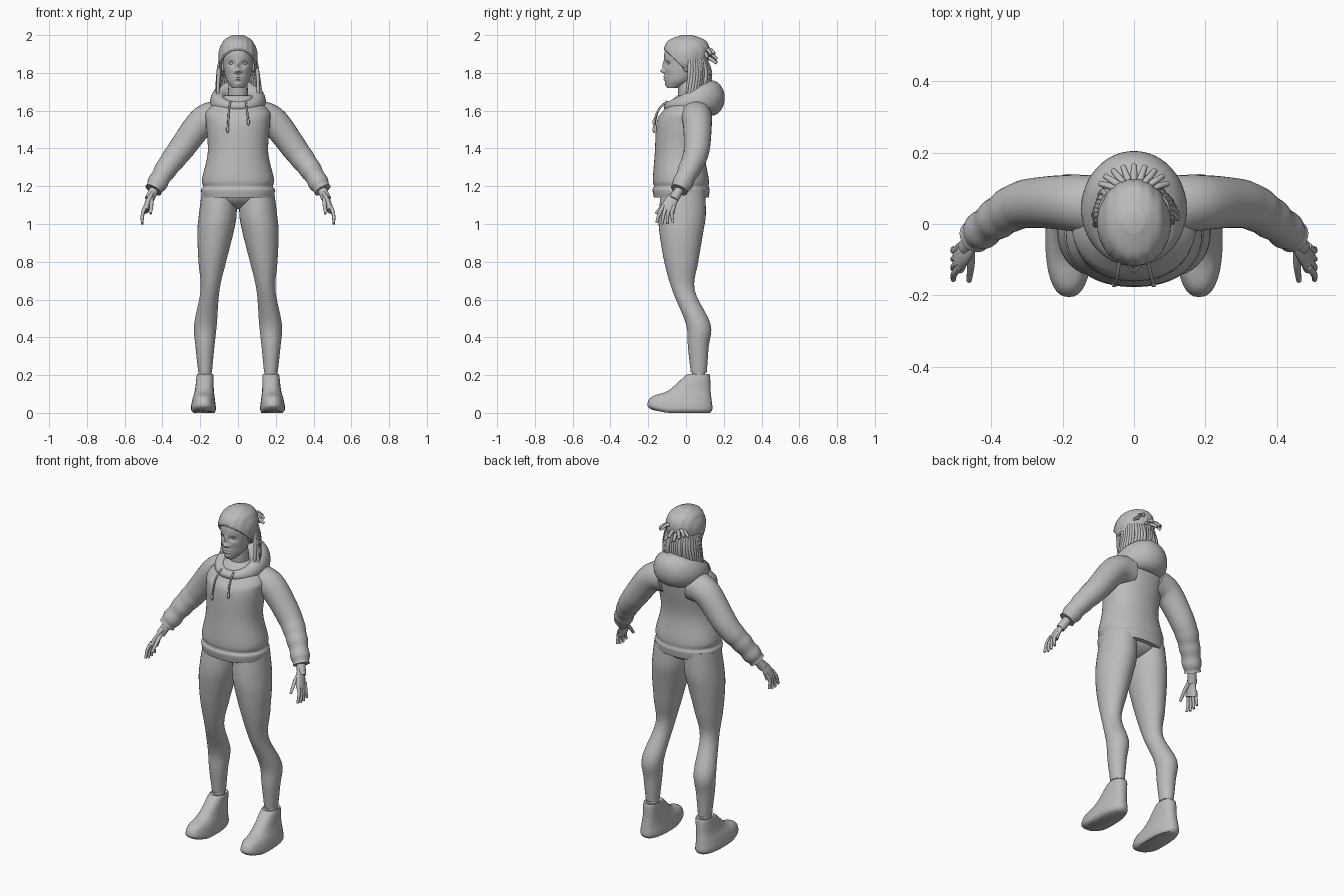
import bpy, bmesh, math, random
from mathutils import Vector

random.seed(4)
start = bpy.data.objects.get("Cube")
if start:
    bpy.data.objects.remove(start, do_unlink=True)

grey = (.5, .5, .5, 1)
clay = bpy.data.materials.new("plain grey")
clay.use_nodes = True
clay.diffuse_color = grey
clay.node_tree.nodes["Principled BSDF"].inputs["Base Color"].default_value = grey
parts = []


def spline(rows, steps):
    """Smooth interpolation through rows of numbers."""
    out = []
    for i in range(len(rows) - 1):
        before, here, there, after = (rows[max(i - 1, 0)], rows[i], rows[i + 1], rows[min(i + 2, len(rows) - 1)])
        for k in range(steps):
            t = k / steps
            out.append([q + t / 2 * (r - p + t * (2 * p - 5 * q + 4 * r - s + t * (3 * (q - r) + s - p)))
                        for p, q, r, s in zip(before, here, there, after)])
    return out + [list(rows[-1])]


def turns(count):
    return [math.tau * k / count for k in range(count)]


def skin(name, rings, deform=None, cut=None):
    """Join rings of points into a closed surface."""
    bm = bmesh.new()
    loops = [[bm.verts.new(point) for point in ring] for ring in rings]
    for low, high in zip(loops, loops[1:]):
        for i in range(len(low)):
            bm.faces.new((low[i - 1], low[i], high[i], high[i - 1]))
    bm.faces.new(loops[0][::-1])
    bm.faces.new(loops[-1])
    bmesh.ops.recalc_face_normals(bm, faces=bm.faces)
    if deform:
        for vert in bm.verts:
            deform(vert.co)
    if cut:
        bmesh.ops.bisect_plane(bm, geom=bm.verts[:] + bm.edges[:] + bm.faces[:],
                               plane_co=cut[0], plane_no=cut[1], clear_inner=True)
    mesh = bpy.data.meshes.new(name)
    bm.to_mesh(mesh)
    bm.free()
    mesh.materials.append(clay)
    obj = bpy.data.objects.new(name, mesh)
    bpy.context.collection.objects.link(obj)
    parts.append(obj)
    return obj


def stack(name, rows, seg=36, steps=5, power=2, side=1, **extra):
    """Level sections: height, half width, front, back, centre x, tilt."""
    padded = [tuple(row) + (0,) * (6 - len(row)) for row in rows]
    rings = []
    for z, half, front, back, centre, tilt in spline(padded, steps):
        ring = []
        for a in turns(seg):
            u, v = (math.copysign(abs(w) ** (2 / power), w) for w in (math.cos(a), math.sin(a)))
            ring.append((side * (centre + half * u), (front + back) / 2 + v * (back - front) / 2, z + tilt * v))
        rings.append(ring)
    return skin(name, rings, **extra)


def tube(name, path, thick, thin=None, seg=10, steps=4, flat=1, side=1, folds=0):
    """Tapering limb along a path, optionally flattened or with bunched folds towards its end."""
    points = [Vector((side * x, y, z)) for x, y, z in spline(path, steps)]
    last = len(points) - 1
    rings = []
    for i, point in enumerate(points):
        t = i / last
        radius = thick + ((thick if thin is None else thin) - thick) * t
        radius *= 1 + folds * t ** 4 * math.sin(t * 44)
        along = (points[min(i + 1, last)] - points[max(i - 1, 0)]).normalized()
        guide = Vector((0, 1, 0)) if abs(along.y) < .9 else Vector((0, 0, 1))
        wide = (guide - along * guide.dot(along)).normalized()
        across = along.cross(wide)
        rings.append([point + radius * (wide * math.cos(a) + across * flat * math.sin(a)) for a in turns(seg)])
    return skin(name, rings)


def ball(name, centre, size, seg=20):
    rings = []
    for k in range(seg):
        tall = math.pi * (k + .2) / (seg - .6)
        rings.append([Vector(centre) + Vector((size[0] * math.sin(tall) * math.cos(a),
                                               size[1] * math.sin(tall) * math.sin(a),
                                               size[2] * math.cos(tall))) for a in turns(seg)])
    return skin(name, rings)


# Head, with facial forms raised or sunk from a smooth skull
HEAD = [(1.72, .03, -.1, -.04), (1.76, .06, -.11, .04), (1.82, .075, -.112, .09),
        (1.9, .08, -.115, .11), (1.96, .055, -.09, .09), (1.99, .01, -.02, .02)]
FACE = {  # x, z, spread across, spread up, depth
    "nose tip": (0, 1.81, .012, .012, -.024), "nose bridge": (0, 1.84, .01, .02, -.012),
    "nostril": (.014, 1.806, .008, .008, -.01), "upper lip": (0, 1.78, .02, .005, -.01),
    "lower lip": (0, 1.765, .017, .006, -.01), "chin": (0, 1.74, .02, .012, -.006),
    "eye socket": (.033, 1.85, .017, .011, .012), "cheek": (.045, 1.82, .02, .018, -.005)}


def sculpt(co):
    if co.y < -.03:
        co.y += sum(depth * math.exp(-((abs(co.x) - x) / across) ** 2 - ((co.z - z) / up) ** 2)
                    for x, z, across, up, depth in FACE.values())


stack("head", HEAD, seg=96, steps=12, deform=sculpt)
tube("neck", [(0, .03, 1.58), (0, .01, 1.7), (0, .01, 1.79)], .054, .05, seg=24)


# Hair cap grown from the skull, ridged in swept-back rows and trimmed at the hairline
def rows_of_hair(co):
    ridge = 1 + .025 * abs(math.sin(co.x * 110))
    co.x *= ridge
    co.y *= ridge


grown = [(z + .01, half + .02, front - .004, back + .014) for z, half, front, back in HEAD]
cap = stack("hair_cap", grown, seg=96, steps=8, deform=rows_of_hair, cut=((0, -.11, 1.922), (0, 1, 1)))
cap.modifiers.new("thickness", "SOLIDIFY").thickness = .01
arch = [math.radians(angle) for angle in range(-90, 91, 30)]
tube("hairline_braid", [(.097 * math.sin(a), -.111 * math.cos(a), 1.83 + .097 * math.cos(a)) for a in arch], .007)

# Locks hanging round the back and sides, and short tied locks behind the crown
for angle in range(-102, 103, 8):
    a, stray = math.radians(angle), random.uniform(-.01, .01)
    out, back = math.sin(a), math.cos(a)
    tube("hanging_lock", [(.09 * out, .03 + .075 * back, 1.87),
                          (.105 * out, .03 + (.095 + stray) * back, 1.79),
                          ((.116 + stray) * out, .015 + .095 * back, 1.67 + stray)], .013, .008, seg=8)
for angle in range(-72, 73, 18):
    a, stray = math.radians(angle), random.uniform(-.03, .03)
    tube("tied_lock", [(0, .08, 1.89), (.06 * math.sin(a), .09 + .04 * math.cos(a), 1.9 + stray),
                       (.1 * math.sin(a), .09 + .075 * math.cos(a), 1.875 + stray)], .012, .008, seg=8)

# Hooded top, its hood a fat tilted roll that hangs at the back
stack("hoodie_body", [(1.14, .19, -.17, .12), (1.18, .195, -.177, .125), (1.2, .185, -.17, .12),
                      (1.24, .19, -.175, .12), (1.38, .16, -.165, .1), (1.54, .17, -.155, .125),
                      (1.6, .165, -.12, .125), (1.68, .07, -.05, .08)], seg=48, power=2.2)
hood = []
for angle in range(-100, 201, 20):
    out, up = math.cos(math.radians(angle)), math.sin(math.radians(angle))
    hood.append((1.645 + .06 * up, .108 + .04 * out, -.09 - .028 * out, .13 + .075 * out, 0, .022 + .035 * up))
stack("hood", hood, seg=48, steps=2)


def toe_spring(co):
    co.z += .2 * max(0, -.1 - co.y)


for side, label in ((1, "left_"), (-1, "right_")):
    # Eye, eyelid, ear and drawstring
    ball(label + "eye", (side * .033, -.084, 1.852), (.015, .014, .012))
    tube(label + "eyelid", [(.016, -.096, 1.85), (.032, -.1, 1.863), (.051, -.089, 1.853)], .003, seg=6, side=side)
    ball(label + "ear", (side * .08, 0, 1.835), (.01, .018, .03))
    tip = 1.52 + side * .02
    tube(label + "drawstring", [(.04, -.1, 1.65), (.048, -.148, 1.6), (.055, -.17, tip)], .005, seg=8, side=side)
    ball(label + "string_tip", (side * .055, -.17, tip), (.008, .008, .018), seg=10)

    # Sleeve bunched above the cuff
    tube(label + "sleeve", [(.1, .05, 1.57), (.19, .06, 1.54), (.31, .055, 1.385), (.385, .015, 1.285),
                            (.448, -.036, 1.18)], .088, .047, seg=28, steps=10, side=side, folds=.1)

    # Hand with fanned fingers
    tube(label + "wrist", [(.43, -.02, 1.21), (.47, -.065, 1.13)], .025, seg=16, side=side)
    tube(label + "palm", [(.455, -.05, 1.16), (.475, -.08, 1.12), (.49, -.1, 1.07)], .026, .041,
         seg=16, flat=.45, side=side)
    tube(label + "thumb", [(.462, -.065, 1.145), (.458, -.11, 1.11), (.463, -.16, 1.055)], .016, .007, side=side)
    for k, finger in enumerate(("index", "middle", "ring", "little")):
        y, fan, lift = -.12 + .019 * k, .01 * k, .008 * abs(k - 1.4)
        tube(label + finger + "_finger", [(.488, y, 1.095), (.505, y - .02 + fan / 4, 1.045 + lift),
                                          (.507, y - .036 + fan, .995 + lift)], .012, .007, side=side)

    # Leg, ankle and shoe
    stack(label + "leg", [(1.18, .09, -.13, .1, .1), (1.05, .1, -.145, .105, .107), (.95, .095, -.14, .09, .12),
                          (.8, .073, -.115, .065, .136), (.65, .05, -.073, .046, .148), (.47, .06, 0, .13, .172),
                          (.35, .05, .01, .12, .175), (.215, .036, .025, .11, .174)], side=side)
    tube(label + "ankle", [(.174, .067, .26), (.174, .067, .12)], .034, seg=20, side=side)
    stack(label + "shoe", [(0, .055, -.18, .125, .18), (.02, .066, -.205, .14, .183), (.07, .06, -.18, .135, .182),
                           (.12, .05, -.09, .13, .178), (.2, .044, 0, .126, .174), (.2, .035, .02, .11, .174)],
          power=2.4, side=side, deform=toe_spring)

# Hips joining both legs under the hem
ball("hips", (0, -.02, 1.17), (.185, .122, .09), seg=32)

bpy.ops.object.select_all(action="DESELECT")
for obj in parts:
    obj.select_set(True)
bpy.context.view_layer.objects.active = parts[0]
bpy.ops.object.shade_smooth_by_angle(angle=math.radians(50))
